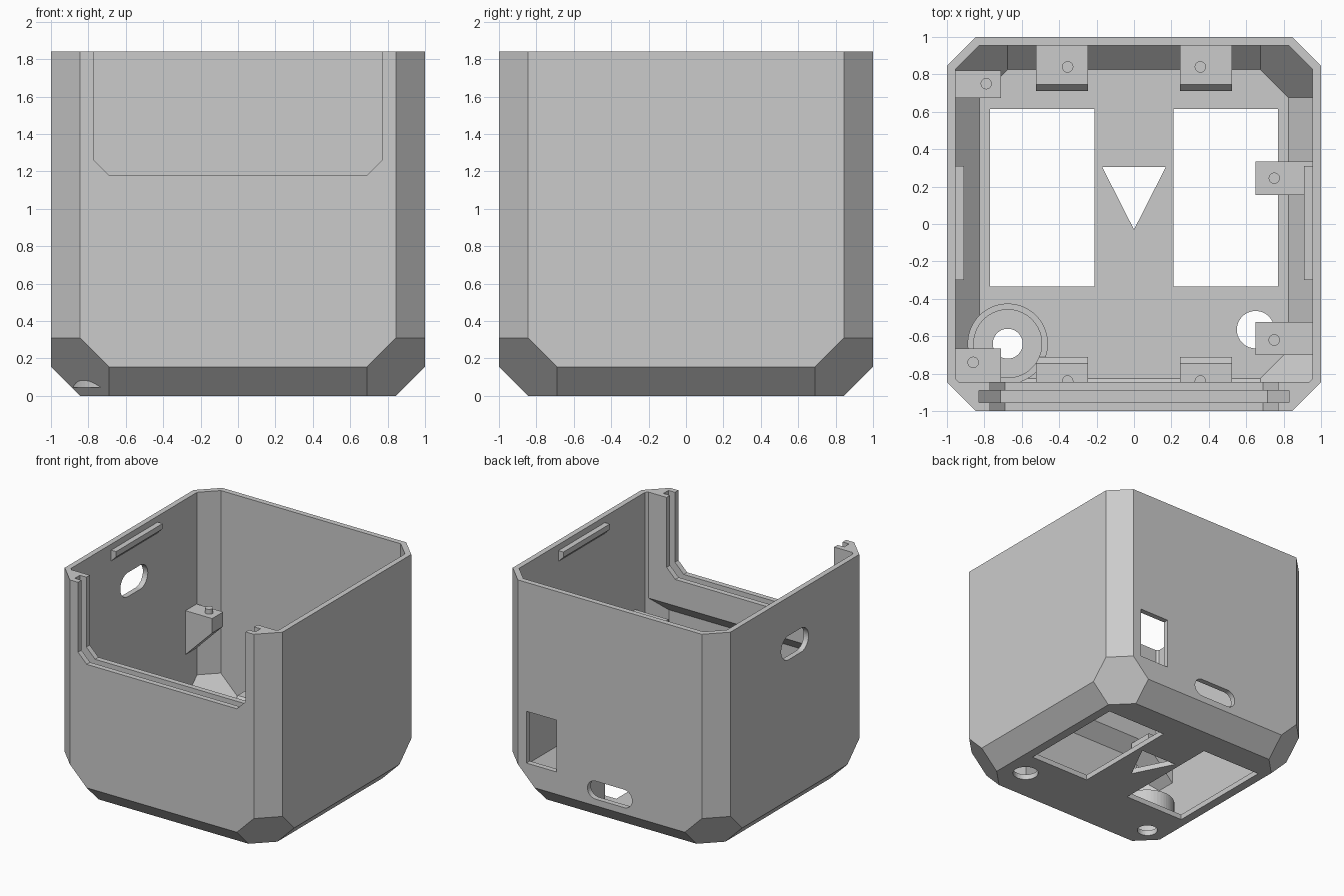
import bpy, bmesh, math
from mathutils import Vector

if "Cube" in bpy.data.objects:
    bpy.data.objects.remove(bpy.data.objects["Cube"], do_unlink=True)

HEIGHT, CHAMFER, WALL = 1.84, 0.155, 0.045

grey = bpy.data.materials.new("plain grey")
grey.use_nodes = True
grey.diffuse_color = (0.6, 0.6, 0.6, 1)
grey.node_tree.nodes["Principled BSDF"].inputs["Base Color"].default_value = (0.6, 0.6, 0.6, 1)


def finish(name, bm):
    bmesh.ops.recalc_face_normals(bm, faces=bm.faces)
    mesh = bpy.data.meshes.new(name)
    bm.to_mesh(mesh)
    bm.free()
    mesh.materials.append(grey)
    obj = bpy.data.objects.new(name, mesh)
    bpy.context.collection.objects.link(obj)
    return obj


def prism(name, pts, axis, lo, hi):
    """Extrude a 2D outline along one axis; the other two axes keep x, y, z order."""
    bm = bmesh.new()
    verts = []
    for a, b in pts:
        co = [a, b]
        co.insert("xyz".index(axis), lo)
        verts.append(bm.verts.new(co))
    face = bm.faces.new(verts)
    out = bmesh.ops.extrude_face_region(bm, geom=[face])
    move = Vector([hi - lo if c == axis else 0 for c in "xyz"])
    bmesh.ops.translate(bm, vec=move, verts=[v for v in out["geom"] if isinstance(v, bmesh.types.BMVert)])
    return finish(name, bm)


def slot(cx, cy, half, r, n=48):
    """Outline of a round-ended slot, or of a circle when half is 0."""
    pts = []
    for i in range(n):
        a = 2 * math.pi * (i + 0.5) / n
        pts.append((cx + math.copysign(half, math.cos(a)) + r * math.cos(a), cy + r * math.sin(a)))
    return pts


def rect(x0, x1, y0, y1):
    return [(x0, y0), (x1, y0), (x1, y1), (x0, y1)]


def chamfered_block(name, inset, top):
    """Cube with chamfered uprights, lower edges and lower corners, offset inwards."""
    w = 1 - inset
    bm = bmesh.new()
    bmesh.ops.create_cube(bm, size=2)
    for v in bm.verts:
        v.co = (v.co.x * w, v.co.y * w, top if v.co.z > 0 else inset)
    signs = (-1, 1)
    planes = [((sx, sy, 0), 2 - CHAMFER) for sx in signs for sy in signs]
    planes += [((s, 0, -1), 1 - CHAMFER) for s in signs]
    planes += [((0, s, -1), 1 - CHAMFER) for s in signs]
    planes += [((sx, sy, -1), 2 - 3 * CHAMFER) for sx in signs for sy in signs]
    for normal, dist in planes:
        n = Vector(normal)
        point = n.normalized() * (dist / n.length - inset)
        cut = bmesh.ops.bisect_plane(bm, geom=bm.verts[:] + bm.edges[:] + bm.faces[:],
                                     plane_co=point, plane_no=n, clear_outer=True)
        edges = [e for e in cut["geom_cut"] if isinstance(e, bmesh.types.BMEdge)]
        bmesh.ops.edgenet_fill(bm, edges=edges)
    return finish(name, bm)


def combine(target, tool, operation="DIFFERENCE"):
    mod = target.modifiers.new("combine", "BOOLEAN")
    mod.operation, mod.solver, mod.object = operation, "EXACT", tool
    bpy.context.view_layer.objects.active = target
    bpy.ops.object.modifier_apply(modifier=mod.name)
    bpy.data.objects.remove(tool, do_unlink=True)


# Outer shell, with the round pot breaking through one lower corner
POT = (-0.675, -0.64)
shell = chamfered_block("housing", 0, HEIGHT)
combine(shell, prism("pot", slot(*POT, 0, 0.215), "z", WALL, 0.25), "UNION")

# Cavity, minus everything that stands inside it
cavity = chamfered_block("cavity", WALL, 2.2)
combine(cavity, prism("pot", slot(*POT, 0, 0.215), "z", -0.1, 0.25))

# Thick front frame with a sloping underside
combine(cavity, prism("front_frame", [(-1.1, 0.705), (-0.845, 0.96), (-0.845, 2.4), (-1.1, 2.4)],
                      "x", -1.2, 1.2))

# Gusseted side brackets: side, tip distance from centre, y range
TOP = 0.915
for side, tip, y0, y1 in [(-1, 0.71, 0.675, 0.82), (1, 0.65, 0.155, 0.335),
                          (-1, 0.71, -0.88, -0.665), (1, 0.65, -0.70, -0.525)]:
    low = TOP - 0.12
    outline = [(side * 1.1, TOP), (side * tip, TOP), (side * tip, low), (side * 1.1, low - 1.1 + tip)]
    combine(cavity, prism("bracket", outline, "y", y0, y1))

# Floor blocks, front and back
for sx in (-1, 1):
    for sy in (-1, 1):
        outline = [(sy * y, z) for y, z in [(1.1, -0.1), (0.71, -0.1), (0.71, 0.26), (0.745, 0.3), (1.1, 0.3)]]
        combine(cavity, prism("floor_block", outline, "x", *sorted((sx * 0.245, sx * 0.525))))

# Clip rails near the top of both side walls
for s in (-1, 1):
    outline = [(s * x, z) for x, z in [(1.1, 1.79), (0.91, 1.79), (0.91, 1.745), (0.955, 1.70), (1.1, 1.70)]]
    combine(cavity, prism("clip_rail", outline, "y", -0.3, 0.31))

combine(shell, cavity)


# Front opening and the panel groove around it
def opening(grow):
    right = [(0.77 + grow, 2.2), (0.77 + grow, 1.26 - grow * 0.41), (0.69 + grow * 0.41, 1.18 - grow)]
    return right + [(-x, z) for x, z in reversed(right)]


combine(shell, prism("opening", opening(0), "y", -1.2, -0.7))
combine(shell, prism("groove", opening(0.06), "y", -0.955, -0.89))

# Floor openings
for s in (-1, 1):
    combine(shell, prism("window", rect(*sorted((s * 0.21, s * 0.77)), -0.335, 0.615), "z", -0.1, 0.1))
combine(shell, prism("triangle", [(-0.17, 0.305), (0.17, 0.305), (0, -0.03)], "z", -0.1, 0.1))
combine(shell, prism("round_hole", slot(0.65, -0.565, 0, 0.1), "z", -0.1, 0.3))
combine(shell, prism("pot_pocket", slot(*POT, 0, 0.182), "z", WALL, 0.4))
combine(shell, prism("pot_hole", slot(*POT, 0, 0.08), "z", -0.1, 0.2))

# Wall openings
combine(shell, prism("back_port", rect(0.49, 0.765, 0.34, 0.77), "y", 0.9, 1.1))
combine(shell, prism("back_slot", slot(0, 0.285, 0.13, 0.075), "y", 0.85, 1.1))
combine(shell, prism("side_slot", slot(0, 1.42, 0.08, 0.1), "x", -1.1, -0.9))

# Screw holes
for x, y, z in [(-0.86, -0.74, TOP), (0.75, -0.62, TOP)] + \
               [(sx * 0.355, sy * 0.84, 0.3) for sx in (-1, 1) for sy in (-1, 1)]:
    combine(shell, prism("screw_hole", slot(x, y, 0, 0.028, 24), "z", z - 0.08, z + 0.03))

# Locating pegs
for name, x, y in [("right_peg", -0.79, 0.75), ("left_peg", 0.75, 0.245)]:
    prism(name, slot(x, y, 0, 0.03, 24), "z", TOP - 0.02, TOP + 0.04)
